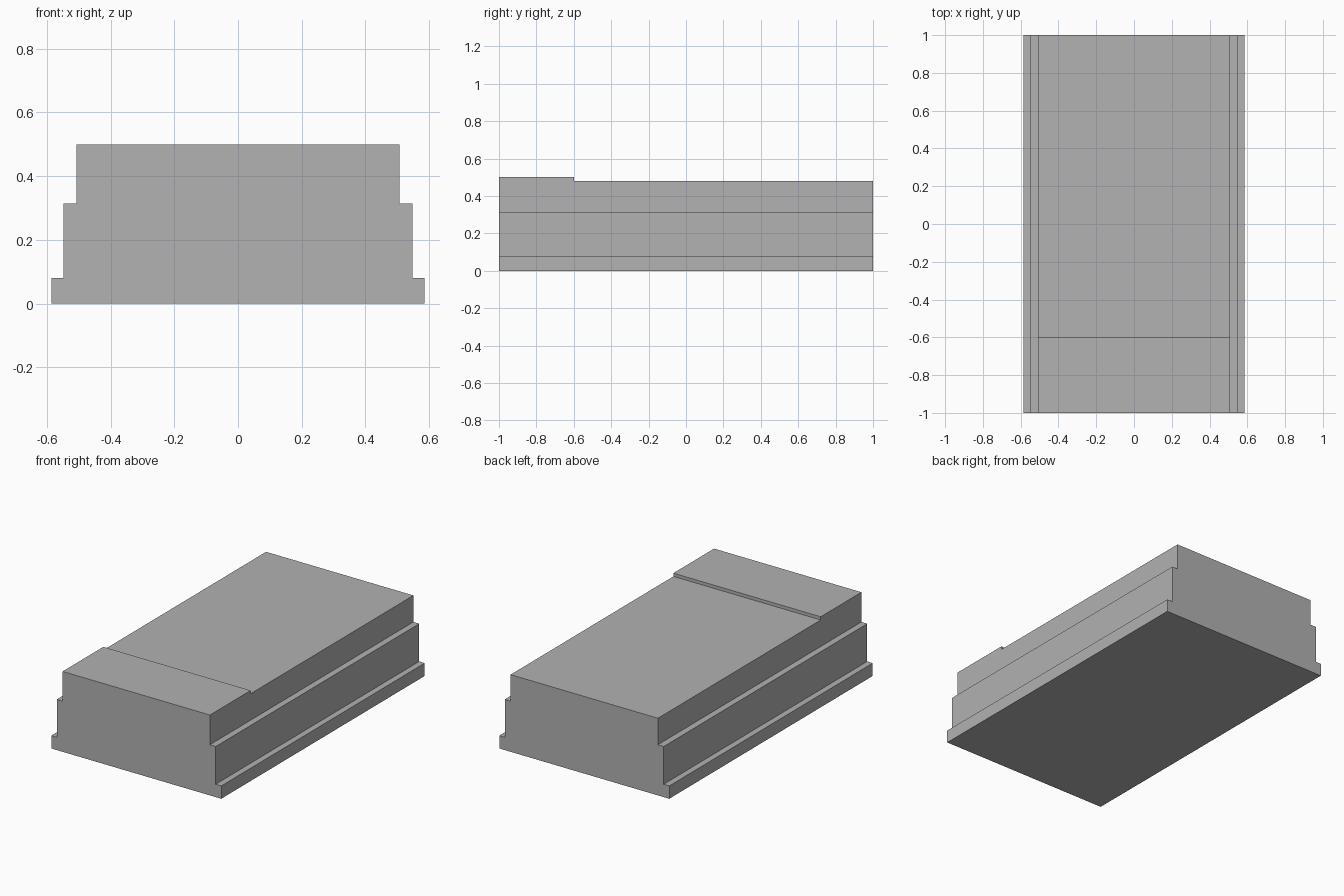
import bpy
import bmesh

cube = bpy.data.objects.get("Cube")
if cube:
    bpy.data.objects.remove(cube, do_unlink=True)

HALF_LENGTH = 1.0
STEP_Y = -0.6
DECK_Z, RAISED_Z = 0.48, 0.5

# Single grey material
grey = bpy.data.materials.new("grey")
grey.use_nodes = True
color = (0.445, 0.445, 0.445, 1)
grey.diffuse_color = color
grey.node_tree.nodes["Principled BSDF"].inputs["Base Color"].default_value = color

# Stepped cross-section, mirrored across x
half = [(0.585, 0), (0.585, 0.08), (0.547, 0.08),
        (0.547, 0.315), (0.507, 0.315), (0.507, DECK_Z)]
profile = half + [(-x, z) for x, z in reversed(half)]

# Extrude the section from front to back
bm = bmesh.new()
section = bm.faces.new([bm.verts.new((x, -HALF_LENGTH, z)) for x, z in profile])
result = bmesh.ops.extrude_face_region(bm, geom=[section], use_keep_orig=True)
moved = [g for g in result["geom"] if isinstance(g, bmesh.types.BMVert)]
bmesh.ops.translate(bm, verts=moved, vec=(0, 2 * HALF_LENGTH, 0))

# Split the deck and raise its front strip
bmesh.ops.bisect_plane(bm, geom=bm.verts[:] + bm.edges[:] + bm.faces[:],
                       plane_co=(0, STEP_Y, 0), plane_no=(0, 1, 0))
bmesh.ops.recalc_face_normals(bm, faces=bm.faces[:])
strip = [f for f in bm.faces if f.normal.z > 0.9
         and f.calc_center_median().z > DECK_Z - 0.01
         and f.calc_center_median().y < STEP_Y]
result = bmesh.ops.extrude_face_region(bm, geom=strip)
raised = [g for g in result["geom"] if isinstance(g, bmesh.types.BMVert)]
bmesh.ops.translate(bm, verts=raised, vec=(0, 0, RAISED_Z - DECK_Z))

# Merge coplanar faces into clean panels
bmesh.ops.dissolve_limit(bm, angle_limit=0.01, verts=bm.verts[:], edges=bm.edges[:])
bmesh.ops.recalc_face_normals(bm, faces=bm.faces[:])

mesh = bpy.data.meshes.new("stepped_block")
bm.to_mesh(mesh)
bm.free()
mesh.materials.append(grey)
block = bpy.data.objects.new("stepped_block", mesh)
bpy.context.collection.objects.link(block)
